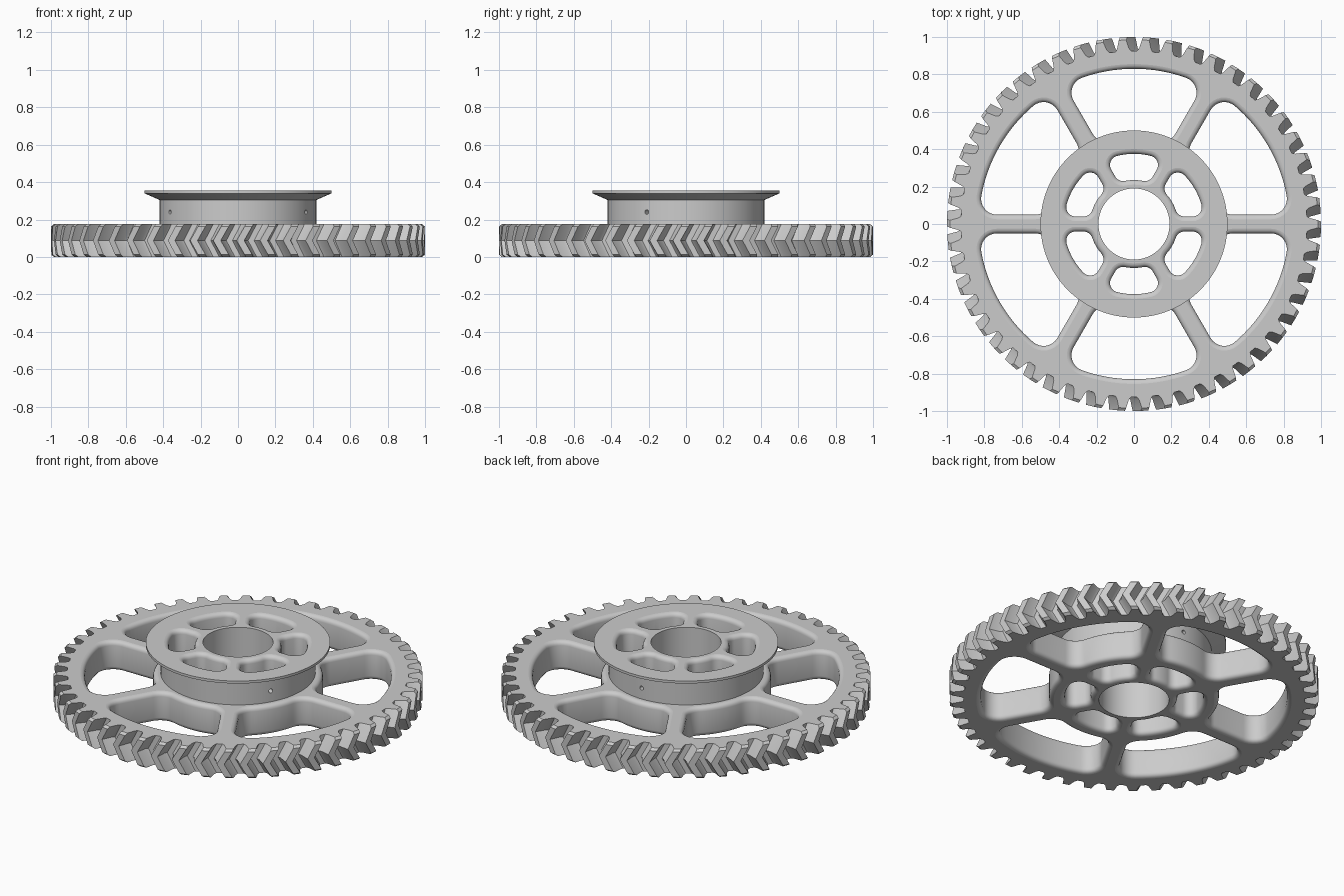
import bpy
import bmesh
from math import sin, cos, pi, asin, radians
from mathutils import Matrix

if "Cube" in bpy.data.objects:
    bpy.data.objects.remove(bpy.data.objects["Cube"])

TEETH = 50
THICK = 0.175
TOP = 0.355
TWIST = -0.05      # angle of the tooth middle relative to its ends
ROUND = 0.025      # rounding of window edges

grey = bpy.data.materials.new("light_grey")
grey.use_nodes = True
grey.diffuse_color = (0.6, 0.6, 0.6, 1)
grey.node_tree.nodes["Principled BSDF"].inputs["Base Color"].default_value = (0.6, 0.6, 0.6, 1)


def stack(bm, loops):
    """Closed solid from a stack of matching 3D loops."""
    rings = [[bm.verts.new(p) for p in loop] for loop in loops]
    n = len(rings[0])
    for low, high in zip(rings, rings[1:]):
        for i in range(n):
            j = (i + 1) % n
            bm.faces.new((low[i], low[j], high[j], high[i]))
    bm.faces.new(rings[0][::-1])
    bm.faces.new(rings[-1])


def circle(r, z, n=96):
    return [(r * cos(2 * pi * i / n), r * sin(2 * pi * i / n), z) for i in range(n)]


def make_object(name, bm):
    bmesh.ops.recalc_face_normals(bm, faces=bm.faces)
    mesh = bpy.data.meshes.new(name)
    bm.to_mesh(mesh)
    bm.free()
    mesh.materials.append(grey)
    obj = bpy.data.objects.new(name, mesh)
    bpy.context.collection.objects.link(obj)
    return obj


def tooth_loop(z, tip):
    """Gear outline at one height, turned along the herringbone."""
    turn = TWIST * (1 - abs(2 * z / THICK - 1))
    pitch = 2 * pi / TEETH
    profile = [(-0.36, 0.925), (-0.27, 0.94), (-0.16, tip), (0.16, tip), (0.27, 0.94), (0.36, 0.925)]
    return [(r * cos(a), r * sin(a), z) for t in range(TEETH) for f, r in profile
            for a in [(t + f) * pitch + turn]]


def window_loop(inner, outer, half_spoke, fillet, grow, z, turn):
    """Rounded sector between two parallel-sided spokes."""
    d = half_spoke + fillet
    ra, rb = inner + fillet, outer - fillet
    a, b = pi / 6 - asin(d / rb), pi / 6 - asin(d / ra)
    side = pi / 6 + pi / 2
    steps = 8
    pts = []

    def add(r, ang, normal):
        e = fillet + grow
        pts.append((r * cos(ang) + e * cos(normal), r * sin(ang) + e * sin(normal)))

    for i in range(steps):
        add(rb, a * i / steps, a * i / steps)
    for i in range(steps):
        add(rb, a, a + (side - a) * i / steps)
    add(rb, a, side)
    for i in range(steps):
        add(ra, b, side + (b + pi - side) * i / steps)
    for i in range(steps + 1):
        ang = b * (1 - i / steps)
        add(ra, ang, ang + pi)
    pts += [(x, -y) for x, y in pts[-2:0:-1]]
    c, s = cos(turn), sin(turn)
    return [(x * c - y * s, x * s + y * c, z) for x, y in pts]


def cut_windows(bm, height, *shape):
    """Six window cutters that flare at both ends to round the edges."""
    arc = [i * pi / 8 for i in range(5)]
    levels = [(-0.01, ROUND)]
    levels += [(ROUND * (1 - cos(t)), ROUND * (1 - sin(t))) for t in arc]
    levels += [(height - z, g) for z, g in reversed(levels)]
    for k in range(6):
        turn = pi / 6 + k * pi / 3
        stack(bm, [window_loop(*shape, g, z, turn) for z, g in levels])


def boolean(target, tool, operation):
    tool.hide_render = True
    mod = target.modifiers.new(operation.title(), 'BOOLEAN')
    mod.operation = operation
    mod.solver = 'EXACT'
    mod.object = tool
    bpy.context.view_layer.objects.active = target
    bpy.ops.object.modifier_apply(modifier=mod.name)
    bpy.data.objects.remove(tool)


# Toothed wheel
bm = bmesh.new()
heights = [(0, 0.985), (0.012, 1), (THICK / 2, 1), (THICK - 0.012, 1), (THICK, 0.985)]
stack(bm, [tooth_loop(z, tip) for z, tip in heights])
gear = make_object("herringbone_gear", bm)

# Hub drum with flared flange
bm = bmesh.new()
stack(bm, [circle(r, z) for r, z in
           [(0.42, 0.1), (0.42, 0.305), (0.5, 0.34), (0.5, TOP)]])
boolean(gear, make_object("hub_flange", bm), 'UNION')

# Rim windows, hub windows and bore
bm = bmesh.new()
cut_windows(bm, THICK, 0.46, 0.83, 0.05, 0.085)
cut_windows(bm, TOP, 0.235, 0.375, 0.04, 0.05)
stack(bm, [circle(0.19, -0.1), circle(0.19, 0.5)])
boolean(gear, make_object("window_cutter", bm), 'DIFFERENCE')

# Radial pin holes through the drum wall
bm = bmesh.new()
for deg in (90, 210, 330):
    place = (Matrix.Rotation(radians(deg), 4, 'Z') @ Matrix.Translation((0.4, 0, 0.24))
             @ Matrix.Rotation(pi / 2, 4, 'Y'))
    bmesh.ops.create_cone(bm, cap_ends=True, segments=16, radius1=0.012, radius2=0.012,
                          depth=0.12, matrix=place)
boolean(gear, make_object("pin_hole_cutter", bm), 'DIFFERENCE')

# Smooth curved walls, keep level faces flat
bpy.ops.object.select_all(action='DESELECT')
gear.select_set(True)
bpy.context.view_layer.objects.active = gear
bpy.ops.object.shade_smooth_by_angle(angle=radians(25))
for poly in gear.data.polygons:
    if abs(poly.normal.z) > 0.999:
        poly.use_smooth = False
